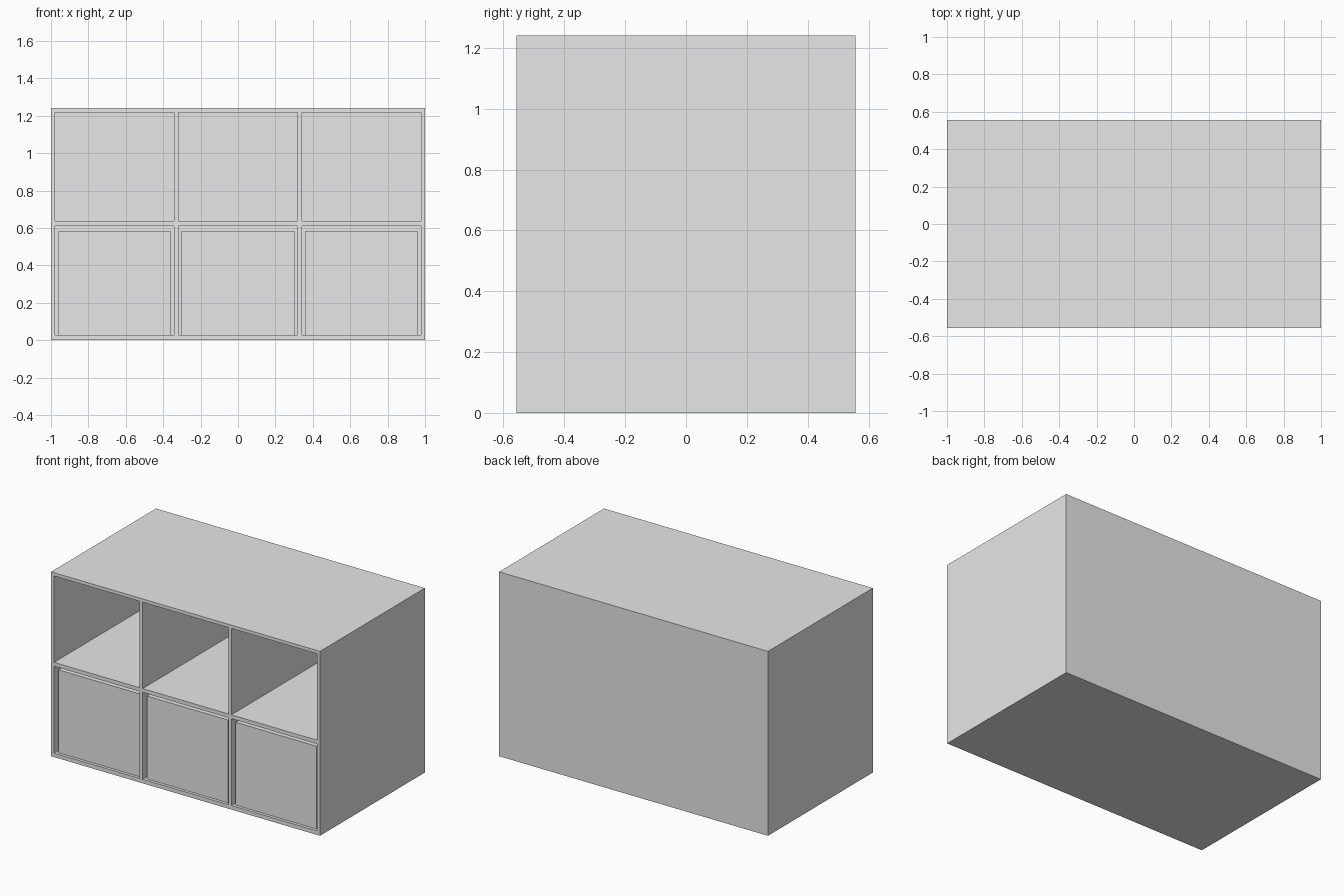
import bpy

cube = bpy.data.objects.get("Cube")
if cube:
    bpy.data.objects.remove(cube, do_unlink=True)

# Single plain finish
grey = bpy.data.materials.new("light_grey")
grey.use_nodes = True
COLOUR = (0.8, 0.8, 0.8, 1)
grey.diffuse_color = COLOUR
grey.node_tree.nodes["Principled BSDF"].inputs["Base Color"].default_value = COLOUR


def box(name, x, y, z):
    """Add a box spanning the given (min, max) ranges."""
    spans = (x, y, z)
    bpy.ops.mesh.primitive_cube_add(size=1, location=[(a + b) / 2 for a, b in spans])
    obj = bpy.context.object
    obj.name = name
    obj.scale = [b - a for a, b in spans]
    bpy.ops.object.transform_apply(location=False, rotation=False, scale=True)
    obj.data.materials.append(grey)
    return obj


W, D, H = 1.0, 0.557, 1.24      # half width, half depth, height
T = 0.022                       # board thickness
FLOOR = 0.027                   # top of the base board
SHELF = (0.611, 0.637)
DIVIDER = 0.33                  # divider centre
inner = W - T
back = D - T

# Carcass
box("base_board", (-W, W), (-D, D), (0, FLOOR))
box("top_board", (-W, W), (-D, D), (H - T, H))
for name, s in (("left", 1), ("right", -1)):
    box(name + "_side", sorted((s * inner, s * W)), (-D, D), (FLOOR, H - T))
box("back_panel", (-inner, inner), (back, D), (FLOOR, H - T))
box("middle_shelf", (-inner, inner), (-D, back), SHELF)

# Upright dividers above and below the shelf
for name, s in (("left", 1), ("right", -1)):
    x = (s * DIVIDER - T / 2, s * DIVIDER + T / 2)
    box(name + "_lower_divider", x, (-D, back), (FLOOR, SHELF[0]))
    box(name + "_upper_divider", x, (-D, back), (SHELF[1], H - T))

# Drawers, slightly recessed with a gap at the sides and top
edge = DIVIDER + T / 2
GAP = 0.017
bays = (("right", -inner, -edge),
        ("middle", -DIVIDER + T / 2, DIVIDER - T / 2),
        ("left", edge, inner))
for name, a, b in bays:
    box(name + "_drawer", (a + GAP, b - GAP), (-D + 0.02, back),
        (FLOOR, SHELF[0] - 0.027))
